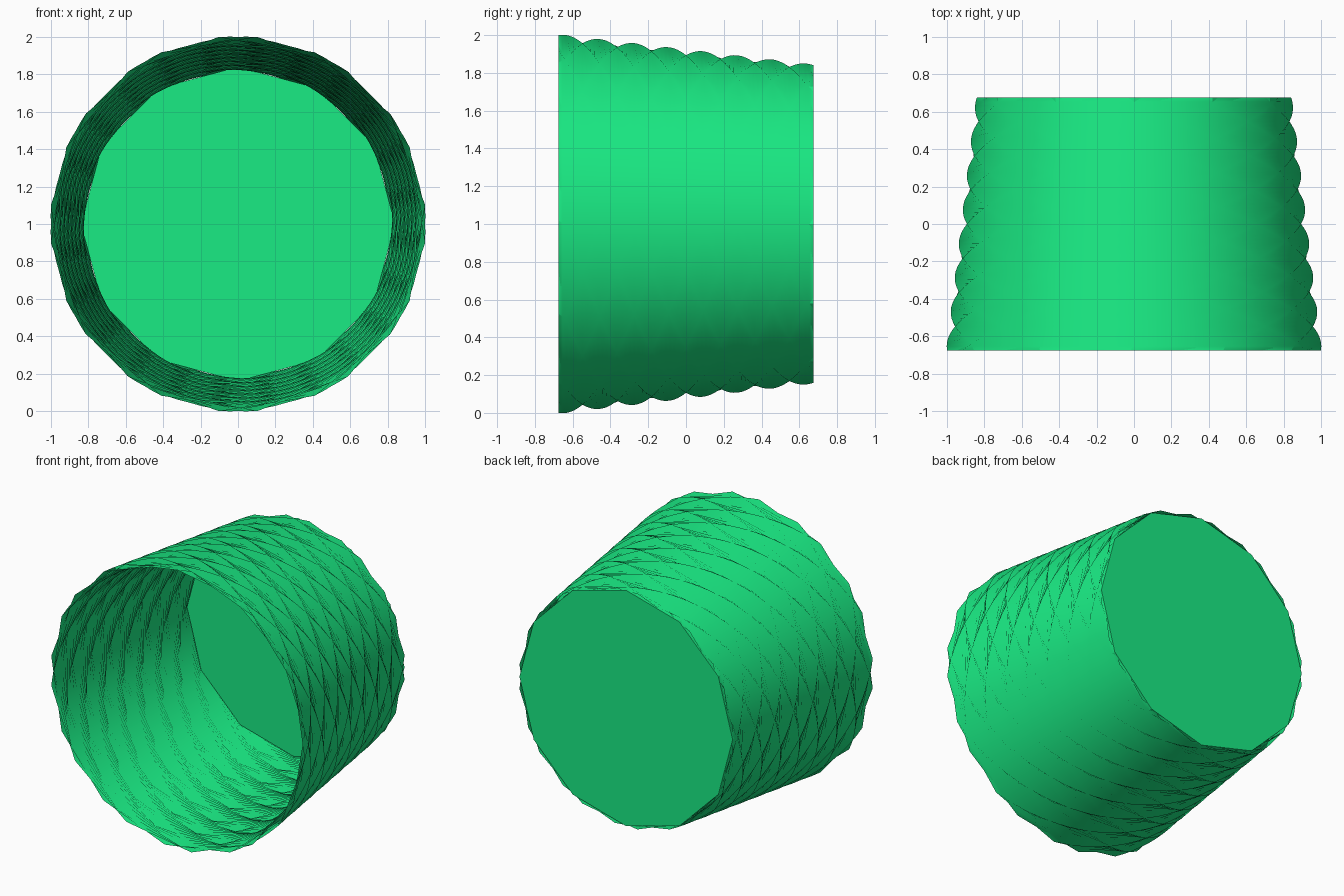
import bpy, bmesh
from math import sin, cos, radians

if "Cube" in bpy.data.objects:
    bpy.data.objects.remove(bpy.data.objects["Cube"])

SIDES, ROWS = 12, 64
Y0, Y1 = -0.675, 0.675
R0, R1 = 1.005, 0.845
TWIST = 222.0

mat = bpy.data.materials.new("green")
mat.diffuse_color = (0.01, 0.83, 0.23, 1)
mat.use_nodes = True
mat.node_tree.nodes["Principled BSDF"].inputs["Base Color"].default_value = mat.diffuse_color


def ring(bm, y, r, turn):
    """Twelve-sided ring around the y axis, angle measured from the top."""
    return [bm.verts.new((r * sin(radians(turn + 360 * k / SIDES)), y,
                          1 + r * cos(radians(turn + 360 * k / SIDES))))
            for k in range(SIDES)]


def loft(name, sections, capped, smooth):
    bm = bmesh.new()
    rings = [ring(bm, *s) for s in sections]
    for a, b in zip(rings, rings[1:]):
        for k in range(SIDES):
            n = (k + 1) % SIDES
            bm.faces.new((a[k], a[n], b[n], b[k]))
    if capped:
        bm.faces.new(rings[0])
        bm.faces.new(rings[-1])
    bmesh.ops.recalc_face_normals(bm, faces=bm.faces)
    me = bpy.data.meshes.new(name)
    bm.to_mesh(me)
    bm.free()
    me.materials.append(mat)
    ob = bpy.data.objects.new(name, me)
    bpy.context.collection.objects.link(ob)
    if smooth:
        me.shade_smooth()
    return ob


# Two tapered walls twisted in opposite directions, crossing each other
for name, sign in (("wall_clockwise", 1), ("wall_counterclockwise", -1)):
    secs = []
    for i in range(ROWS + 1):
        t = i / ROWS
        secs.append((Y0 + (Y1 - Y0) * t, R0 + (R1 - R0) * t,
                     sign * (-6 + TWIST * t)))
    loft(name, secs, False, True)

# Flat closed end at the back
loft("floor_disc", [(0.625, 0.84, 0), (Y1, 0.84, 0)], True, False)
